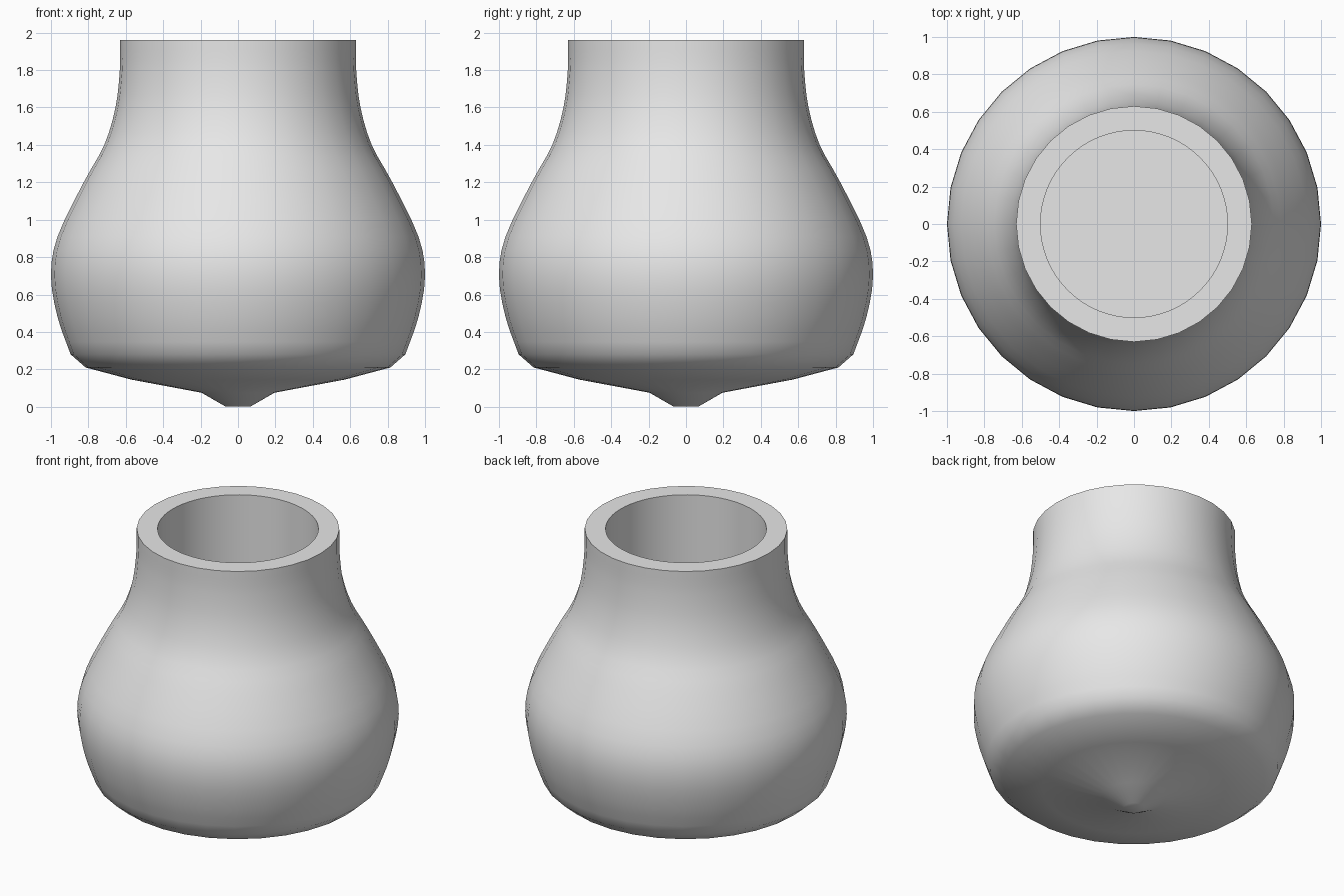
import bpy, bmesh, math
from mathutils import Vector

cube = bpy.data.objects.get("Cube")
if cube:
    bpy.data.objects.remove(cube)

grey = bpy.data.materials.new("plain_grey")
grey.use_nodes = True
grey.diffuse_color = (0.8, 0.8, 0.8, 1)
grey.node_tree.nodes["Principled BSDF"].inputs["Base Color"].default_value = (0.8, 0.8, 0.8, 1)


def smooth_path(points, steps=3):
    """Catmull-Rom curve through (radius, height) points."""
    pts = [Vector(p) for p in points]
    pts = [2 * pts[0] - pts[1]] + pts + [2 * pts[-1] - pts[-2]]
    path = []
    for a, b, c, d in zip(pts, pts[1:], pts[2:], pts[3:]):
        for i in range(steps):
            t = i / steps
            path.append(0.5 * (2 * b + (c - a) * t + (2 * a - 5 * b + 4 * c - d) * t * t
                               + (3 * b - a - 3 * c + d) * t ** 3))
    return path + [pts[-2]]


def ring(bm, radius, z, sides):
    step = math.tau / sides
    return [bm.verts.new((radius * math.cos(i * step), radius * math.sin(i * step), z))
            for i in range(sides)]


def lathe(bm, profile, sides):
    """Skin a profile from bottom to top; return its rings."""
    rings = [ring(bm, r, z, sides) for r, z in profile]
    for low, high in zip(rings, rings[1:]):
        for i in range(sides):
            j = (i + 1) % sides
            bm.faces.new((low[i], low[j], high[j], high[i]))
    return rings


SIDES = 32
BORE_SIDES = 64

# Pointed underside and flowing wall
underside = [(0.065, 0), (0.195, 0.075), (0.57, 0.145), (0.815, 0.21)]
wall = smooth_path([(0.895, 0.28), (0.965, 0.48), (1.0, 0.7), (0.965, 0.91), (0.825, 1.2),
                    (0.715, 1.4), (0.655, 1.6), (0.632, 1.8), (0.63, 1.96)])
bm = bmesh.new()
outer = lathe(bm, underside + [tuple(p) for p in wall], SIDES)
bm.faces.new(reversed(outer[0]))

# Straight bore with a flat floor
bore = lathe(bm, [(0.5, 1.96), (0.5, 0.28)], BORE_SIDES)
bm.faces.new(bore[-1])

# Flat rim between wall and bore
top, hole = outer[-1], bore[0]
for i in range(SIDES):
    j, k = (i + 1) % SIDES, 2 * i
    bm.faces.new((top[i], top[j], hole[(k + 2) % BORE_SIDES], hole[k + 1], hole[k]))

mesh = bpy.data.meshes.new("vase_body")
bm.to_mesh(mesh)
bm.free()
mesh.materials.append(grey)
vase = bpy.data.objects.new("vase_body", mesh)
bpy.context.collection.objects.link(vase)

# Smooth shading with sharp rim and base edges
bpy.ops.object.select_all(action="DESELECT")
vase.select_set(True)
bpy.context.view_layer.objects.active = vase
bpy.ops.object.shade_smooth_by_angle(angle=math.radians(35))
